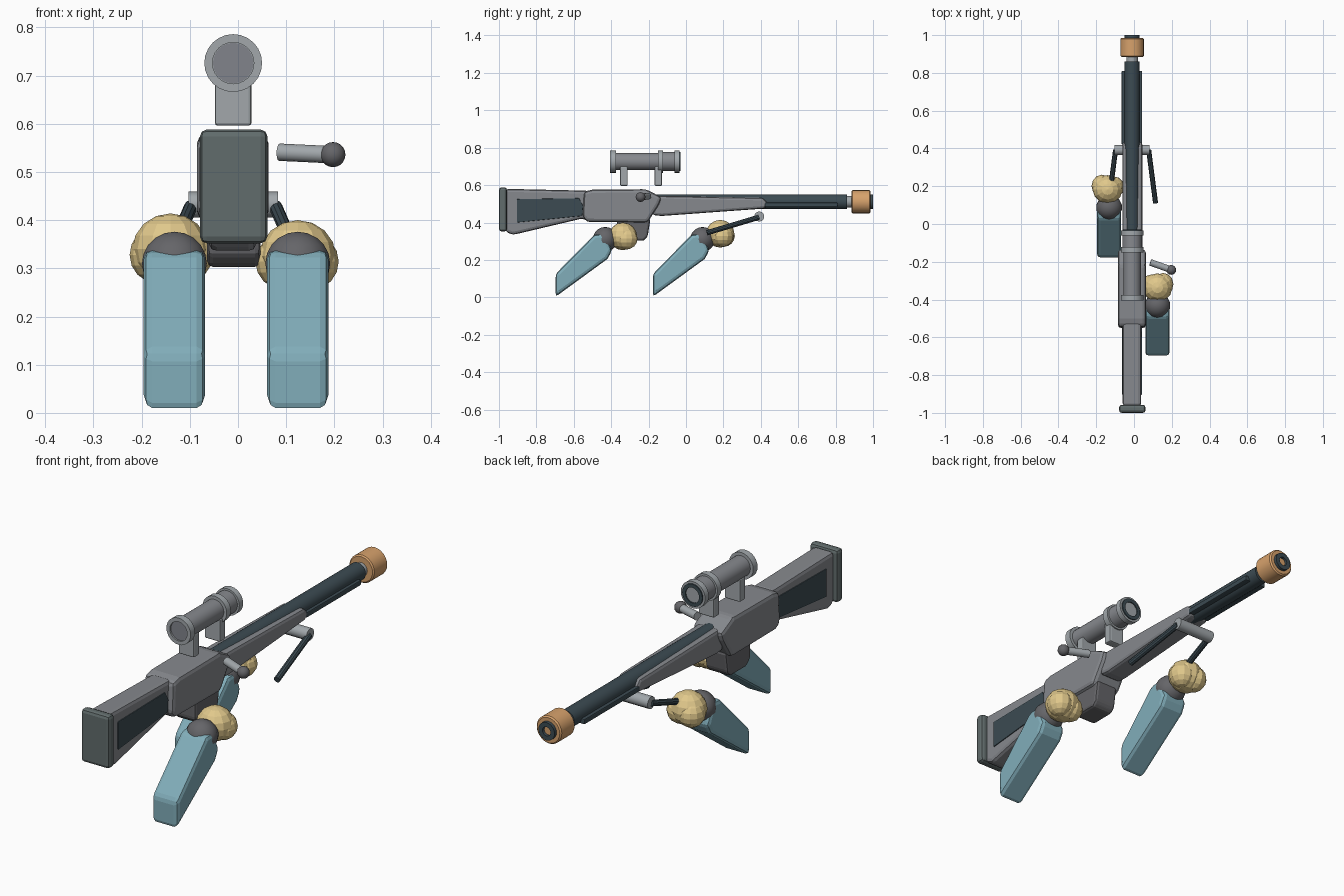
import bpy, bmesh, math
from mathutils import Vector, Matrix

if "Cube" in bpy.data.objects:
    bpy.data.objects.remove(bpy.data.objects["Cube"])

CX = -0.01          # centre line of the rifle
BZ = 0.511          # barrel axis height
SZ = 0.726          # scope axis height

COLORS = {
    "gray": (0.24, 0.25, 0.27), "light": (0.36, 0.39, 0.41), "pad": (0.12, 0.15, 0.15),
    "dark": (0.045, 0.07, 0.085), "glove": (0.13, 0.13, 0.14), "orange": (0.68, 0.36, 0.15),
    "hand": (0.75, 0.58, 0.26), "sleeve": (0.22, 0.42, 0.49), "lens": (0.22, 0.23, 0.26),
}
MATS = {}
for key, c in COLORS.items():
    MATS[key] = bpy.data.materials.new(key)
    MATS[key].diffuse_color = (*c, 1)


def finish(name, bm, mat, bevel=0, smooth=True, segments=2):
    bmesh.ops.recalc_face_normals(bm, faces=bm.faces[:])
    me = bpy.data.meshes.new(name)
    bm.to_mesh(me)
    bm.free()
    me.materials.append(MATS[mat])
    if smooth:
        me.shade_smooth()
        me.set_sharp_from_angle(angle=math.radians(35))
    ob = bpy.data.objects.new(name, me)
    bpy.context.collection.objects.link(ob)
    if bevel:
        m = ob.modifiers.new("bevel", 'BEVEL')
        m.width = bevel
        m.segments = segments
        m.limit_method = 'ANGLE'
        m.angle_limit = math.radians(25)
    return ob


def prism(name, profile, x0, x1, mat, bevel=0.0):
    """Side profile of (y, z) points extruded from x0 to x1."""
    bm = bmesh.new()
    f = bm.faces.new([bm.verts.new((x0, y, z)) for y, z in profile])
    r = bmesh.ops.extrude_face_region(bm, geom=[f])
    bmesh.ops.translate(bm, vec=(x1 - x0, 0, 0),
                        verts=[v for v in r["geom"] if isinstance(v, bmesh.types.BMVert)])
    return finish(name, bm, mat, bevel, smooth=False)


def box(name, y0, y1, z0, z1, x0, x1, mat, bevel=0.0):
    return prism(name, [(y0, z0), (y1, z0), (y1, z1), (y0, z1)], x0, x1, mat, bevel)


def lathe(name, profile, z, mat, sides=24):
    """Turned part along y from (y, radius) points, capped at both ends."""
    bm = bmesh.new()
    rings = []
    for y, r in profile:
        rings.append([bm.verts.new((CX + r * math.cos(a), y, z + r * math.sin(a)))
                      for a in (2 * math.pi * i / sides for i in range(sides))])
    for a, b in zip(rings, rings[1:]):
        for i in range(sides):
            j = (i + 1) % sides
            bm.faces.new((a[i], a[j], b[j], b[i]))
    bm.faces.new(rings[0])
    bm.faces.new(rings[-1])
    return finish(name, bm, mat)


def rod(name, p, q, r, mat, sides=14):
    p, q = Vector(p), Vector(q)
    d = q - p
    mx = Matrix.Translation((p + q) / 2) @ d.to_track_quat('Z', 'Y').to_matrix().to_4x4()
    bm = bmesh.new()
    bmesh.ops.create_cone(bm, cap_ends=True, segments=sides, radius1=r, radius2=r,
                          depth=d.length, matrix=mx)
    return finish(name, bm, mat)


def ball(name, lumps, mat, u=12, v=8, smooth=False):
    """Ellipsoids given as (centre, radii), joined in one object."""
    bm = bmesh.new()
    for c, r in lumps:
        bmesh.ops.create_uvsphere(bm, u_segments=u, v_segments=v, radius=1,
                                  matrix=Matrix.Translation(c) @ Matrix.Diagonal((*r, 1)))
    return finish(name, bm, mat, smooth=smooth)


# stock with butt pad and side panels
box("butt_pad", -1.0, -0.957, 0.352, 0.588, -0.079, 0.061, "pad", 0.014)
prism("stock", [(-0.965, 0.58), (-0.52, 0.57), (-0.52, 0.412), (-0.56, 0.42),
                (-0.925, 0.334), (-0.965, 0.35)], -0.06, 0.038, "gray", 0.016)
prism("stock_panel", [(-0.904, 0.525), (-0.572, 0.53), (-0.55, 0.49), (-0.555, 0.435),
                      (-0.904, 0.4)], -0.064, 0.042, "dark", 0.003)

# receiver and magazine
prism("receiver", [(-0.545, 0.565), (-0.5, 0.576), (-0.215, 0.578), (-0.13, 0.535),
                   (-0.145, 0.495), (-0.205, 0.4), (-0.53, 0.403), (-0.552, 0.43)],
      -0.085, 0.063, "gray", 0.02)
prism("magazine", [(-0.37, 0.42), (-0.19, 0.42), (-0.205, 0.325), (-0.225, 0.303),
                   (-0.34, 0.303), (-0.37, 0.33)], -0.064, 0.047, "glove", 0.012)

# forestock, barrel and side rails
prism("forestock", [(-0.17, 0.543), (0.41, 0.532), (0.438, 0.505), (0.425, 0.475),
                    (-0.13, 0.435), (-0.18, 0.44)], -0.062, 0.044, "gray", 0.014)
lathe("barrel", [(-0.16, 0.04), (0.86, 0.04)], BZ, "dark")
box("barrel_rail", 0.42, 0.81, 0.483, 0.506, -0.065, 0.043, "dark", 0.004)

# muzzle
lathe("muzzle_neck", [(0.85, 0.03), (0.895, 0.03)], BZ, "light")
lathe("muzzle_band", [(0.885, 0.056), (0.89, 0.062), (0.98, 0.062), (0.986, 0.056)], BZ, "orange")
lathe("muzzle_tip", [(0.975, 0.04), (1.0, 0.04), (1.0, 0.02), (0.985, 0.02)], BZ, "dark")
lathe("muzzle_bore", [(0.98, 0.019), (0.989, 0.019)], BZ, "orange", 16)

# scope
lathe("scope_tube", [(-0.385, 0.046), (-0.14, 0.046), (-0.14, 0.051), (-0.05, 0.051)], SZ, "gray")
lathe("scope_eyepiece", [(-0.375, 0.06), (-0.406, 0.06), (-0.406, 0.043), (-0.397, 0.043)], SZ, "light")
lathe("scope_rear_lens", [(-0.39, 0.042), (-0.4, 0.042)], SZ, "lens")
lathe("scope_middle_ring", [(-0.151, 0.06), (-0.122, 0.06)], SZ, "light")
lathe("scope_front_ring", [(-0.062, 0.06), (-0.035, 0.06)], SZ, "light")
lathe("scope_front_rim", [(-0.04, 0.05), (-0.03, 0.05), (-0.03, 0.034), (-0.038, 0.034)], SZ, "dark")
lathe("scope_front_lens", [(-0.045, 0.033), (-0.036, 0.033)], SZ, "lens")
for i, y in enumerate((-0.332, -0.148)):
    box(f"scope_mount_{i}", y - 0.02, y + 0.02, 0.596, 0.7, -0.048, 0.028, "light", 0.006)

# bolt handle
rod("bolt_rod", (0.086, -0.203, 0.541), (0.19, -0.24, 0.536), 0.018, "light")
ball("bolt_knob", [((0.197, -0.243, 0.536), (0.026,) * 3)], "glove", 16, 10, True)

# folded bipod
rod("bipod_pivot", (-0.103, 0.392, 0.432), (0.083, 0.392, 0.432), 0.027, "light")
for side, label in ((1, "right"), (-1, "left")):
    rod(f"bipod_leg_{label}", (CX + side * 0.088, 0.39, 0.428),
        (CX + side * 0.124, 0.112, 0.345), 0.014, "dark", 10)

# arms: sleeve, wrist and fist
SLEEVE = [(-0.697, 0.003), (-0.697, 0.125), (-0.49, 0.335), (-0.435, 0.34),
          (-0.395, 0.25), (-0.42, 0.205)]
for label, s, x, dy, hx, hz in (("right", 1, 0.124, 0.0, 0.124, 0.326),
                               ("left", -1, -0.132, 0.52, -0.14, 0.34)):
    prism(f"sleeve_{label}", [(y + dy, z) for y, z in SLEEVE],
          x - 0.064, x + 0.064, "sleeve", 0.018)
    ball(f"wrist_{label}", [((x, -0.432 + dy, 0.31), (0.069, 0.066, 0.066))], "glove", 14, 10, True)
    hy = -0.337 + dy
    ball(f"fist_{label}", [
        ((hx, hy, hz), (0.079, 0.076, 0.074)),
        ((hx + s * 0.03, hy + 0.018, hz - 0.012), (0.055, 0.06, 0.058)),
        ((hx - s * 0.03, hy + 0.012, hz - 0.012), (0.058, 0.058, 0.058)),
    ], "hand")

for m in bpy.data.materials:
    if m.users and not m.is_grease_pencil:
        m.use_nodes = True
        m.node_tree.nodes["Principled BSDF"].inputs["Base Color"].default_value = m.diffuse_color
